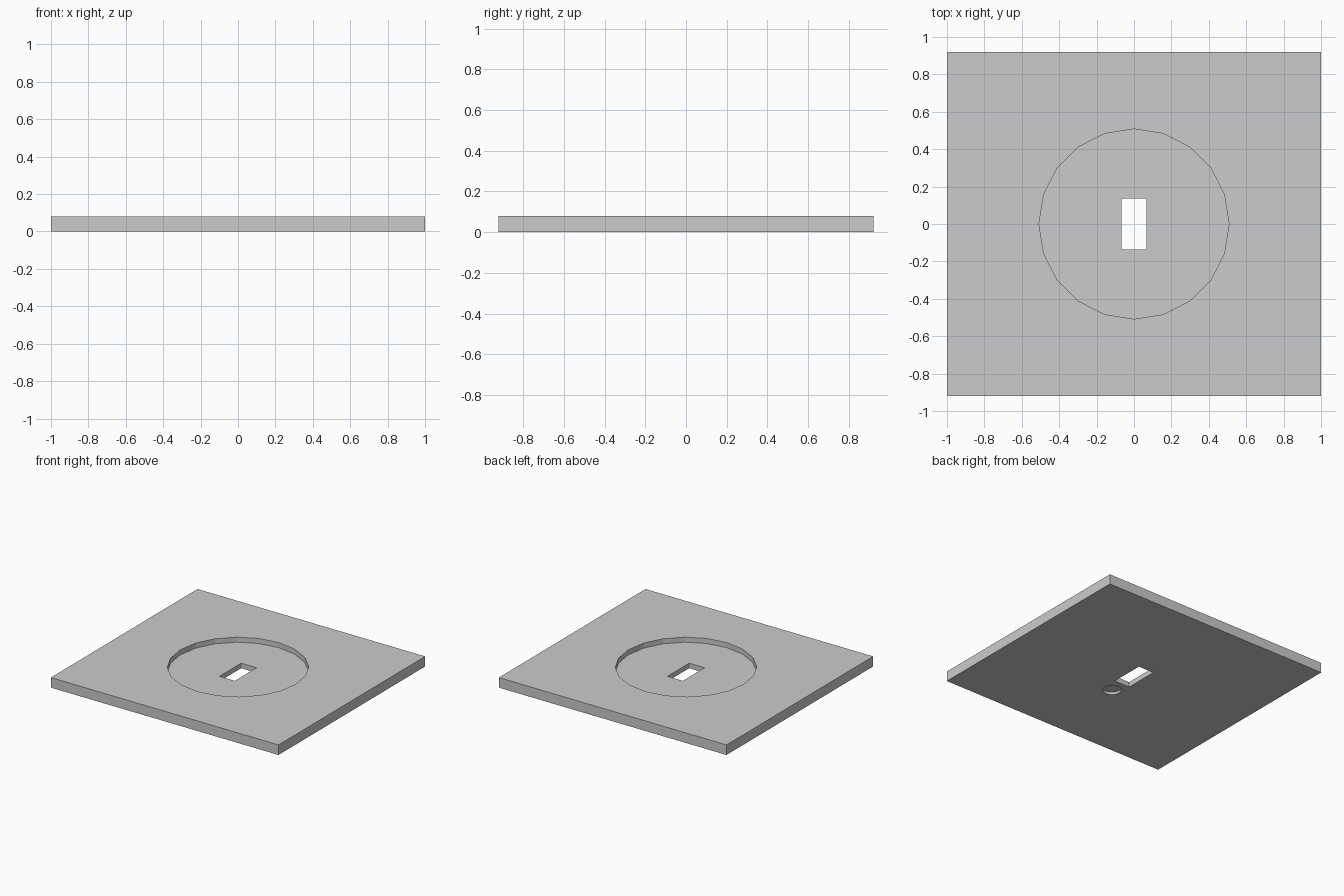
import bpy
import bmesh
from mathutils import Matrix, Vector

cube = bpy.data.objects.get("Cube")
if cube:
    bpy.data.objects.remove(cube, do_unlink=True)

WIDTH, DEPTH, HEIGHT = 2.0, 1.84, 0.08
FLOOR = 0.04          # height of the round recess floor
OVER = 0.05           # cutter overshoot past the surface

# Single grey finish
grey = bpy.data.materials.new("plain grey")
grey.use_nodes = True
colour = (0.6, 0.6, 0.6, 1)
grey.diffuse_color = colour
grey.node_tree.nodes["Principled BSDF"].inputs["Base Color"].default_value = colour


def finish(name, bm):
    mesh = bpy.data.meshes.new(name)
    bm.to_mesh(mesh)
    bm.free()
    mesh.materials.append(grey)
    obj = bpy.data.objects.new(name, mesh)
    bpy.context.collection.objects.link(obj)
    return obj


def box(name, width, depth, bottom, top):
    bm = bmesh.new()
    place = Matrix.Translation((0, 0, (bottom + top) / 2))
    size = Matrix.Diagonal((width, depth, top - bottom, 1))
    bmesh.ops.create_cube(bm, size=1, matrix=place @ size)
    return finish(name, bm)


def cylinder(name, radius, y, bottom, top):
    bm = bmesh.new()
    place = Matrix.Translation((0, y, (bottom + top) / 2))
    bmesh.ops.create_cone(bm, cap_ends=True, segments=20, radius1=radius,
                          radius2=radius, depth=top - bottom, matrix=place)
    return finish(name, bm)


# Rectangular slab
plate = box("base_plate", WIDTH, DEPTH, 0, HEIGHT)

# Round recess on top, through slot, and small blind hole underneath
cutters = [
    cylinder("recess_cutter", 0.508, 0, FLOOR, HEIGHT + OVER),
    box("slot_cutter", 0.135, 0.272, -OVER, HEIGHT + 2 * OVER),
    cylinder("blind_hole_cutter", 0.067, -0.25, -OVER, 0.02),
]
for cutter in cutters:
    cutter.hide_render = True
    cut = plate.modifiers.new(cutter.name, "BOOLEAN")
    cut.operation = "DIFFERENCE"
    cut.solver = "EXACT"
    cut.object = cutter

# Bake the cuts into the plate and drop the cutters
bpy.context.view_layer.update()
graph = bpy.context.evaluated_depsgraph_get()
cut_mesh = bpy.data.meshes.new_from_object(plate.evaluated_get(graph))
plate.modifiers.clear()
plate.data = cut_mesh
for cutter in cutters:
    bpy.data.objects.remove(cutter, do_unlink=True)
